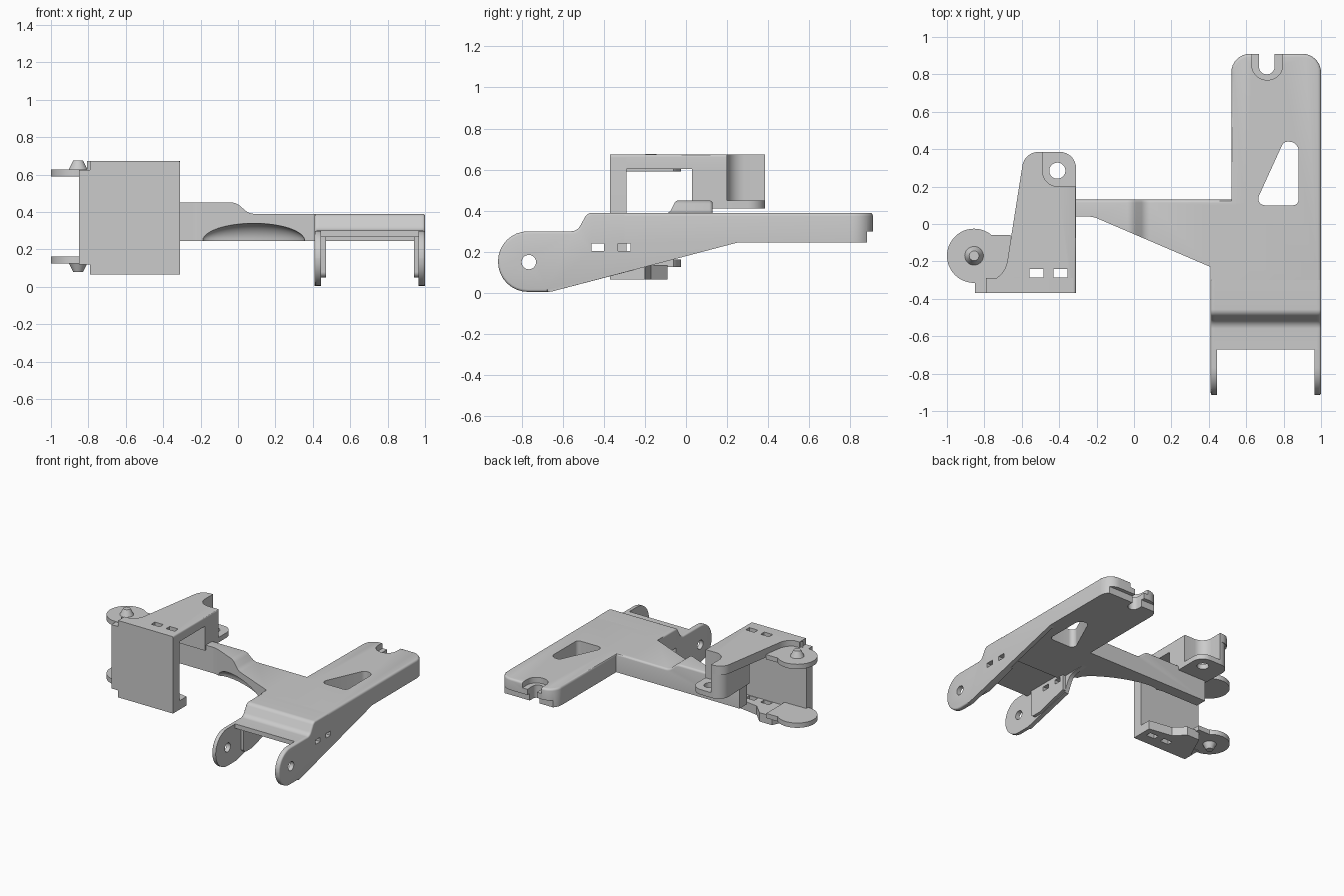
import bpy, bmesh, math
from mathutils import Vector

if "Cube" in bpy.data.objects:
    bpy.data.objects.remove(bpy.data.objects["Cube"], do_unlink=True)

grey = bpy.data.materials.new("plain_grey")
grey.use_nodes = True
tone = (0.6, 0.6, 0.6, 1)
grey.diffuse_color = tone
grey.node_tree.nodes["Principled BSDF"].inputs["Base Color"].default_value = tone


def rounded(corners, steps=8):
    """Fillet each (u, v, radius) corner; plain (u, v) corners stay sharp."""
    out, n = [], len(corners)
    for i, c in enumerate(corners):
        p = Vector(c[:2])
        if len(c) < 3:
            out.append(p)
            continue
        a = (Vector(corners[i - 1][:2]) - p).normalized()
        b = (Vector(corners[(i + 1) % n][:2]) - p).normalized()
        half = a.angle(b) / 2
        r = c[2]
        centre = p + (a + b).normalized() * r / math.sin(half)
        v0 = p + a * r / math.tan(half) - centre
        v1 = p + b * r / math.tan(half) - centre
        sweep = math.pi - 2 * half
        for k in range(steps + 1):
            t = k / steps
            out.append(centre + (v0 * math.sin((1 - t) * sweep) + v1 * math.sin(t * sweep)) / math.sin(sweep))
    return out


def finish(bm, name):
    bmesh.ops.recalc_face_normals(bm, faces=bm.faces)
    mesh = bpy.data.meshes.new(name)
    bm.to_mesh(mesh)
    bm.free()
    mesh.materials.append(grey)
    obj = bpy.data.objects.new(name, mesh)
    bpy.context.collection.objects.link(obj)
    return obj


def prism(name, corners, low, high, axis="z"):
    """Extrude a filleted outline along an axis."""
    place = {"x": lambda u, v, w: (w, u, v),
             "y": lambda u, v, w: (u, w, v),
             "z": lambda u, v, w: (u, v, w)}[axis]
    bm = bmesh.new()
    pts = rounded(corners)
    rings = [[bm.verts.new(place(p.x, p.y, w)) for p in pts] for w in (low, high)]
    for ring in rings:
        bm.faces.new(ring)
    for i in range(len(pts)):
        bm.faces.new((rings[0][i - 1], rings[0][i], rings[1][i], rings[1][i - 1]))
    return finish(bm, name)


def soften(obj, axis, level, keep, width=0.016):
    """Round the rim edges lying on one plane whose midpoint passes the test."""
    bm = bmesh.new()
    bm.from_mesh(obj.data)
    rim = [e for e in bm.edges
           if all(abs(v.co[axis] - level) < 1e-4 for v in e.verts)
           and e.calc_face_angle(0) > 1 and keep((e.verts[0].co + e.verts[1].co) / 2)]
    bmesh.ops.bevel(bm, geom=rim, offset=width, segments=3, profile=0.5, affect="EDGES")
    bm.to_mesh(obj.data)
    bm.free()


def rect(u0, v0, u1, v1):
    return [(u0, v0), (u1, v0), (u1, v1), (u0, v1)]


def disc(u, v, r, n=32):
    return [(u + r * math.cos(math.tau * i / n), v + r * math.sin(math.tau * i / n)) for i in range(n)]


def combine(obj, tools, operation="DIFFERENCE"):
    bpy.context.view_layer.objects.active = obj
    for tool in tools:
        mod = obj.modifiers.new("shape", "BOOLEAN")
        mod.operation, mod.solver, mod.object = operation, "EXACT", tool
        bpy.ops.object.modifier_apply(modifier=mod.name)
    for tool in tools:
        bpy.data.objects.remove(tool, do_unlink=True)


# Main arm slab with open end slot and triangular window
arm = prism("arm_plate", [(0.41, -0.3), (1, -0.3), (1, 0.91, 0.1), (0.52, 0.91, 0.1),
                          (0.52, 0.1), (0.41, 0.1)], 0.245, 0.39)
soften(arm, 2, 0.39, lambda m: m.y > 0.11 or m.x > 0.95)
combine(arm, [
    prism("cut", [(0.645, 0.1, 0.035), (0.88, 0.1, 0.03), (0.88, 0.44, 0.05), (0.8, 0.44, 0.035)], 0, 1),
    prism("cut", [(0.668, 0.8, 0.041), (0.752, 0.8, 0.041), (0.752, 1), (0.668, 1)], 0, 1),
    prism("cut", [(0.63, 0.77, 0.08), (0.795, 0.77, 0.08), (0.795, 1), (0.63, 1)], 0.345, 1),
    prism("cut", rect(0.4, 0.88, 1.1, 1), 0.2, 0.3),
])

# Stepped hood between the legs
prism("arm_hood", [(-0.67, 0.3), (-0.53, 0.3, 0.05), (-0.48, 0.39, 0.04), (-0.29, 0.39),
                   (-0.29, 0.265), (-0.67, 0.265)], 0.43, 0.98, "x")

# Side legs with pivot eyes, inner pads and slots
front = [(-0.915, 0.005, 0.146), (-0.915, 0.3, 0.146), (-0.53, 0.3, 0.05), (-0.48, 0.39, 0.04), (-0.3, 0.39)]
tails = {"left_leg": [(-0.3, 0.26), (0.24, 0.26), (0.25, 0.245)],
         "right_leg": [(-0.3, 0.26), (-0.04, 0.26), (-0.04, 0.245), (-0.19, 0.235, 0.09), (-0.25, 0.112)]}
for name, low, high in (("left_leg", 0.965, 1), ("right_leg", 0.41, 0.445)):
    leg = prism(name, front + tails[name] + [(-0.66, 0.005, 0.12)], low, high, "x")
    outer = high if low > 0.9 else low
    soften(leg, 0, outer, lambda m: m.y < -0.301 and m.z > 0.11 or m.y < -0.7, 0.012)
    pad_low, pad_high = (0.94, 0.967) if low > 0.9 else (0.443, 0.47)
    pad = prism(name + "_pad", [(-0.6, 0.28), (-0.6, 0.05, 0.03), (-0.5, 0.05),
                                (-0.24, 0.122), (-0.24, 0.28)], pad_low, pad_high, "x")
    combine(leg, [prism("cut", disc(-0.765, 0.15, 0.035), 0, 2, "x")])
    for part in (leg, pad):
        combine(part, [prism("cut", rect(y, 0.205, y + 0.06, 0.24), 0, 2, "x") for y in (-0.46, -0.33)])

# Tapered cross arm with a raised end and scooped underside, joined to the slab
cross = prism("cross_arm", [(-0.56, 0.13), (0.6, 0.13), (0.6, -0.23), (0.41, -0.23),
                            (-0.22, 0.04, 0.15), (-0.56, 0.04)], 0.2, 0.5)
combine(cross, [prism("cut", [(-0.6, 0.245), (-0.6, 0.45), (-0.01, 0.45, 0.07), (0.06, 0.39, 0.07),
                              (0.7, 0.39), (0.7, 0.245)], -0.5, 0.5, "y")], "INTERSECT")
soften(cross, 1, 0.13, lambda m: m.z > 0.38)
bm = bmesh.new()
bmesh.ops.create_uvsphere(bm, u_segments=40, v_segments=20, radius=1)
scoop = finish(bm, "cut")
scoop.scale = (0.3, 0.09, 0.095)
scoop.rotation_euler.z = math.atan2(-0.27, 0.63)
scoop.location = (0.08, -0.1, 0.245)
bpy.context.view_layer.update()
combine(cross, [scoop])
combine(arm, [cross], "UNION")


def slots():
    return [prism("cut", rect(x, -0.285, x + 0.075, -0.24), -0.1, 1) for x in (-0.56, -0.43)]


def corner_pocket():
    return [prism("cut", [(-0.49, 0.2, 0.085), (-0.2, 0.2), (-0.2, 0.5), (-0.49, 0.5)], 0.45, 1)]


# Bracket front wall
prism("bracket_wall", [(-0.79, 0.065), (-0.31, 0.065), (-0.31, 0.673, 0.015), (-0.79, 0.673), (-0.79, 0.625),
                       (-0.85, 0.625), (-0.85, 0.12), (-0.79, 0.12)], -0.37, -0.29, "y")

# Bracket top plate
top = prism("bracket_top", [(-0.79, -0.37), (-0.31, -0.37), (-0.31, 0.385, 0.085), (-0.585, 0.385, 0.085),
                            (-0.695, -0.31, 0.13), (-0.79, -0.31)], 0.603, 0.673)
soften(top, 0, -0.31, lambda m: m.z > 0.66, 0.012)
combine(top, slots() + corner_pocket())

# Bracket tower with pocket and bolt seat
tower = prism("bracket_tower", [(-0.31, 0.03), (-0.31, 0.385, 0.085), (-0.585, 0.385, 0.085),
                                (-0.575, 0.03)], 0.41, 0.64)
combine(tower, corner_pocket() + [prism("cut", disc(-0.41, 0.285, 0.043), 0, 1)])

# Bracket bottom flange
flange = prism("bracket_flange", [(-0.79, -0.37), (-0.31, -0.37), (-0.31, -0.2), (-0.5, -0.17),
                                  (-0.58, -0.09), (-0.69, -0.09), (-0.79, -0.31)], 0.065, 0.135)
combine(flange, slots())

# Pivot ears with conical pins
for name, low, tip, wide, thin in (("upper", 0.59, 0.65, 0.052, 0.026), ("lower", 0.125, 0.104, 0.026, 0.052)):
    prism(name + "_ear", disc(-0.855, -0.17, 0.145, 48), low, low + 0.038)
    prism(name + "_ear_web", rect(-0.85, -0.312, -0.66, -0.06), low, low + 0.037)
    bm = bmesh.new()
    bmesh.ops.create_cone(bm, cap_ends=True, segments=32, radius1=wide, radius2=thin, depth=0.052)
    finish(bm, name + "_pin").location = (-0.855, -0.17, tip)

# Smooth the curved walls and keep crisp edges
for obj in bpy.data.objects:
    obj.select_set(obj.type == "MESH")
    if obj.type == "MESH":
        bpy.context.view_layer.objects.active = obj
bpy.ops.object.shade_smooth_by_angle(angle=math.radians(35))
